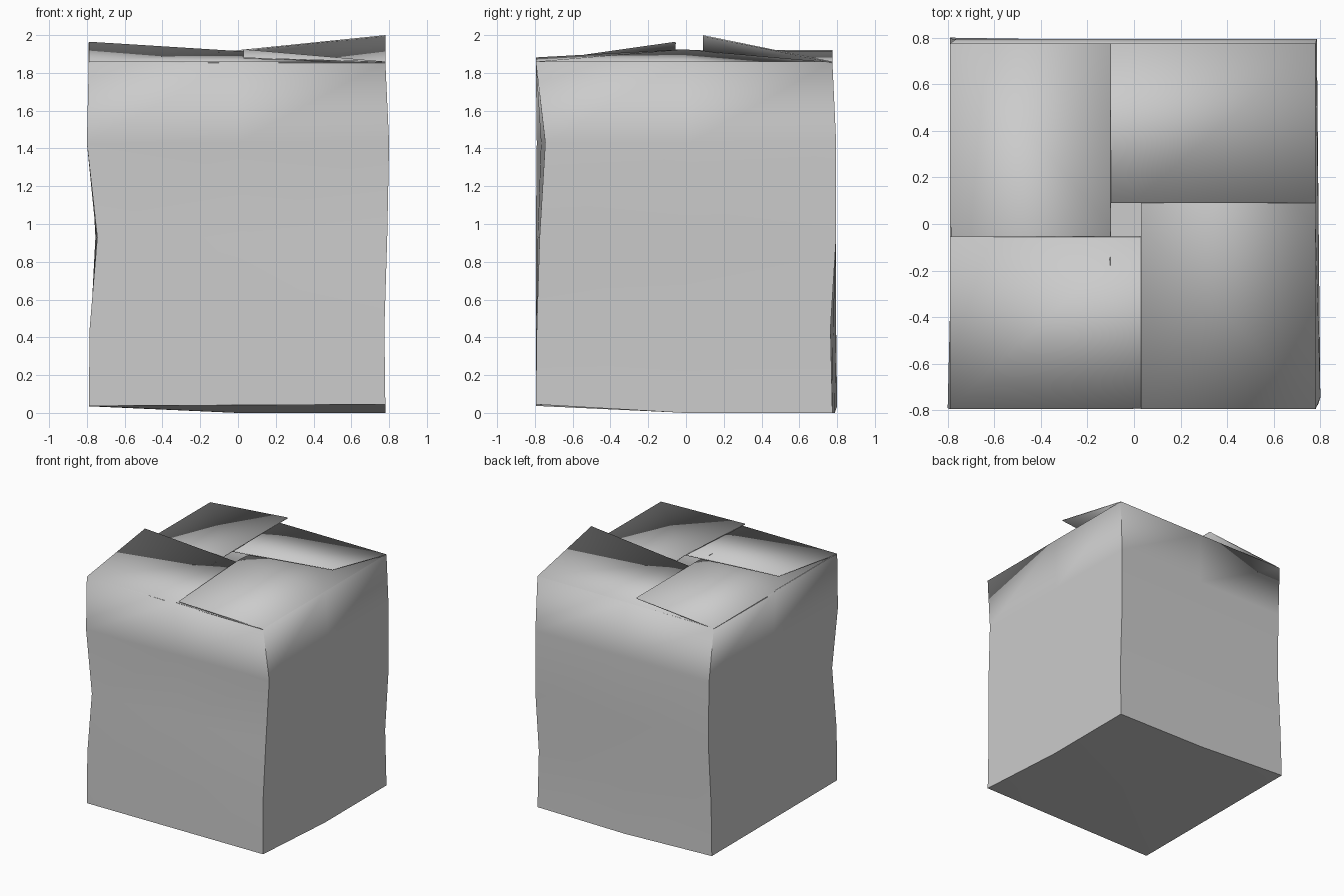
import bpy
import bmesh
from mathutils import Vector

if "Cube" in bpy.data.objects:
    bpy.data.objects.remove(bpy.data.objects["Cube"])

SHEET = 0.007


def make_sheet(name, points, faces):
    """Build a thin card sheet whose thickness lies behind its normals."""
    bm = bmesh.new()
    verts = [bm.verts.new(p) for p in points]
    for f in faces:
        bm.faces.new([verts[i] for i in f])
    bm.normal_update()
    mesh = bpy.data.meshes.new(name)
    bm.to_mesh(mesh)
    bm.free()
    obj = bpy.data.objects.new(name, mesh)
    bpy.context.collection.objects.link(obj)
    solid = obj.modifiers.new("thickness", 'SOLIDIFY')
    solid.thickness = SHEET
    solid.offset = -1
    bpy.context.view_layer.objects.active = obj
    obj.select_set(True)
    bpy.ops.object.shade_smooth_by_angle(angle=0.5)
    obj.select_set(False)
    return obj


# Dented corner edges, bottom to top: front left, front right, back right, back left
corners = [
    [(-0.79, -0.795, 0.037), (-0.785, -0.795, 0.45), (-0.745, -0.795, 0.93),
     (-0.80, -0.79, 1.43), (-0.79, -0.795, 1.86)],
    [(0.78, -0.795, 0.045), (0.775, -0.79, 0.45), (0.79, -0.775, 0.93),
     (0.80, -0.745, 1.43), (0.78, -0.795, 1.86)],
    [(0.78, 0.775, 0.0), (0.775, 0.765, 0.45), (0.785, 0.795, 0.93),
     (0.785, 0.795, 1.43), (0.78, 0.775, 1.86)],
    [(-0.79, 0.80, 0.035), (-0.78, 0.795, 0.45), (-0.755, 0.795, 0.93),
     (-0.762, 0.795, 1.43), (-0.79, 0.775, 1.86)],
]

# Box body: rings of corners and side midpoints, open at the top
points, faces = [], []
for level in range(5):
    for k in range(4):
        a = Vector(corners[k][level])
        b = Vector(corners[(k + 1) % 4][level])
        mid = (a + b) / 2
        if level == 0 and k in (1, 2):
            mid.z = 0
        points += [a, mid]
for level in range(4):
    for i in range(8):
        j = (i + 1) % 8
        lo, hi = level * 8, level * 8 + 8
        faces.append((lo + i, lo + j, hi + j, hi + i))
# Sagging base
points.append((0, 0, 0))
centre = len(points) - 1
for k in range(4):
    faces.append((centre, 2 * k + 1, 2 * k, (2 * k - 1) % 8))
make_sheet("box_body", points, faces)


def make_flap(name, side, inner, heights):
    """Flap on one side; inner is the free edge line, heights run along it."""
    start = Vector(corners[side][4])
    end = Vector(corners[(side + 1) % 4][4])
    hinge = [start, (start + end) / 2, end]
    axis = 1 if side % 2 == 0 else 0
    free = []
    for p, z in zip(hinge, heights):
        q = p.copy()
        q[axis] = inner
        q.z = z
        free.append(q)
    make_sheet(name, hinge + free, [(0, 1, 4, 3), (1, 2, 5, 4)])


# Interleaved lid flaps, each lifted at one end and tucked at the other
make_flap("front_flap", 0, -0.055, (1.965, 1.916, 1.855))
make_flap("right_flap", 1, 0.03, (1.882, 1.925, 1.855))
make_flap("back_flap", 2, 0.09, (2.0, 1.920, 1.855))
make_flap("left_flap", 3, -0.10, (1.921, 1.921, 1.855))
